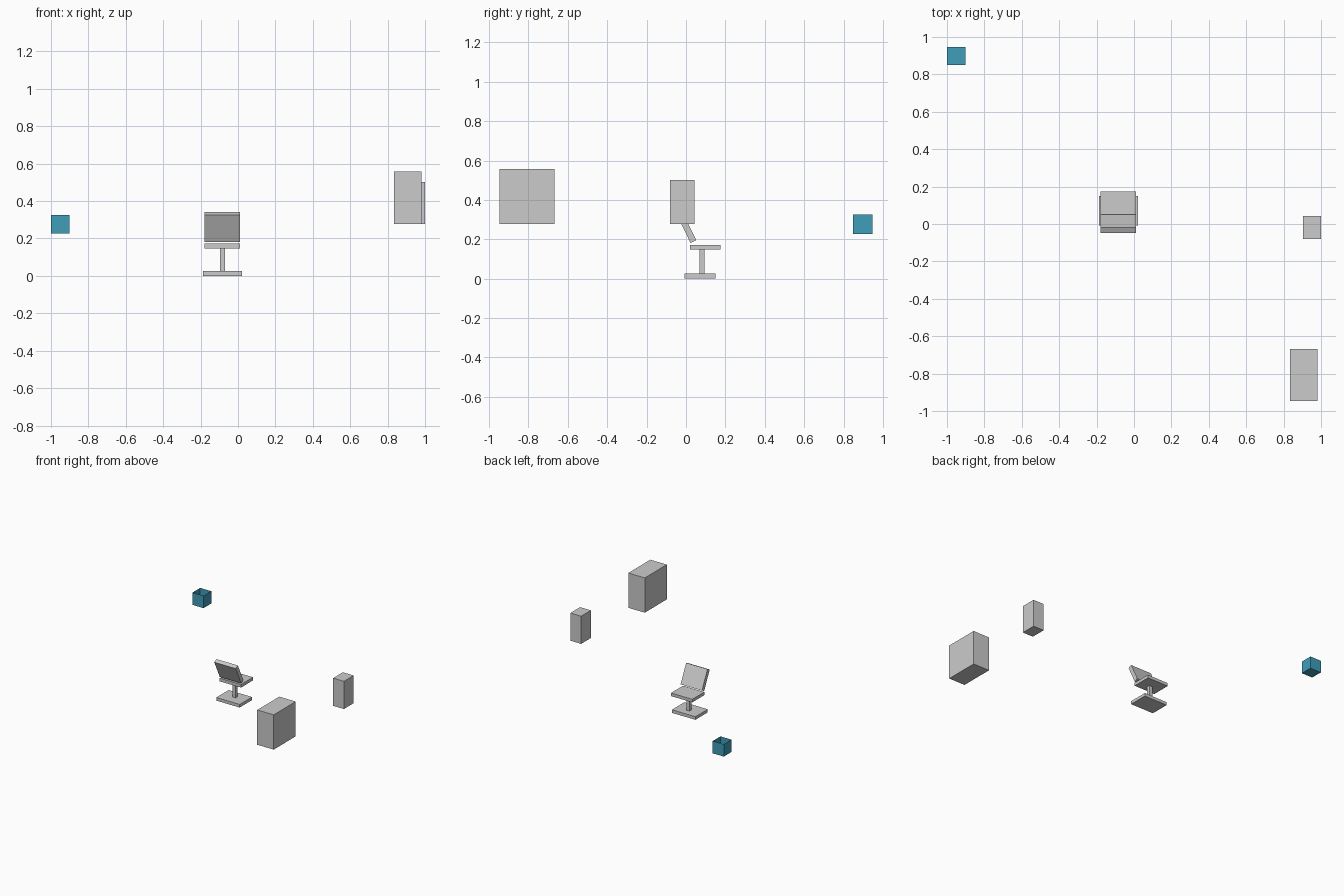
import bpy, bmesh, math
from mathutils import Matrix, Vector

if "Cube" in bpy.data.objects:
    bpy.data.objects.remove(bpy.data.objects["Cube"])


def block(name, x, y, z, tilt=0.0, open_top=False):
    """Box spanning the given ranges, optionally tilted about x through its centre."""
    spans = (x, y, z)
    centre = Vector([(a + b) / 2 for a, b in spans])
    size = [b - a for a, b in spans]
    bm = bmesh.new()
    bmesh.ops.create_cube(bm, size=1, matrix=Matrix.Diagonal((*size, 1)))
    if open_top:
        bm.normal_update()
        top = [f for f in bm.faces if f.normal.z > 0.9]
        bmesh.ops.delete(bm, geom=top, context='FACES_ONLY')
    mesh = bpy.data.meshes.new(name)
    bm.to_mesh(mesh)
    bm.free()
    ob = bpy.data.objects.new(name, mesh)
    ob.location = centre
    ob.rotation_euler.x = tilt
    bpy.context.collection.objects.link(ob)
    return ob


# Chair: base plate, post, seat and reclined backrest
block("chair_base", (-0.188, 0.021), (-0.008, 0.149), (0, 0.025))
block("chair_post", (-0.097, -0.069), (0.068, 0.094), (0.025, 0.147))
block("chair_seat", (-0.178, 0.012), (0.021, 0.174), (0.147, 0.172))
block("chair_back", (-0.178, 0.012), (-0.014, 0.018), (0.180, 0.342), tilt=math.radians(26))

# Free-standing cabinets
block("large_cabinet", (0.834, 0.981), (-0.947, -0.667), (0.277, 0.557))
block("small_cabinet", (0.904, 1.0), (-0.081, 0.042), (0.278, 0.501))

# Open-topped teal bin
bin_box = block("open_bin", (-1.0, -0.901), (0.849, 0.947), (0.226, 0.325), open_top=True)
teal = bpy.data.materials.new("teal")
teal.diffuse_color = (0.05, 0.34, 0.49, 1)
teal.use_nodes = True
teal.node_tree.nodes["Principled BSDF"].inputs["Base Color"].default_value = teal.diffuse_color
bin_box.data.materials.append(teal)
